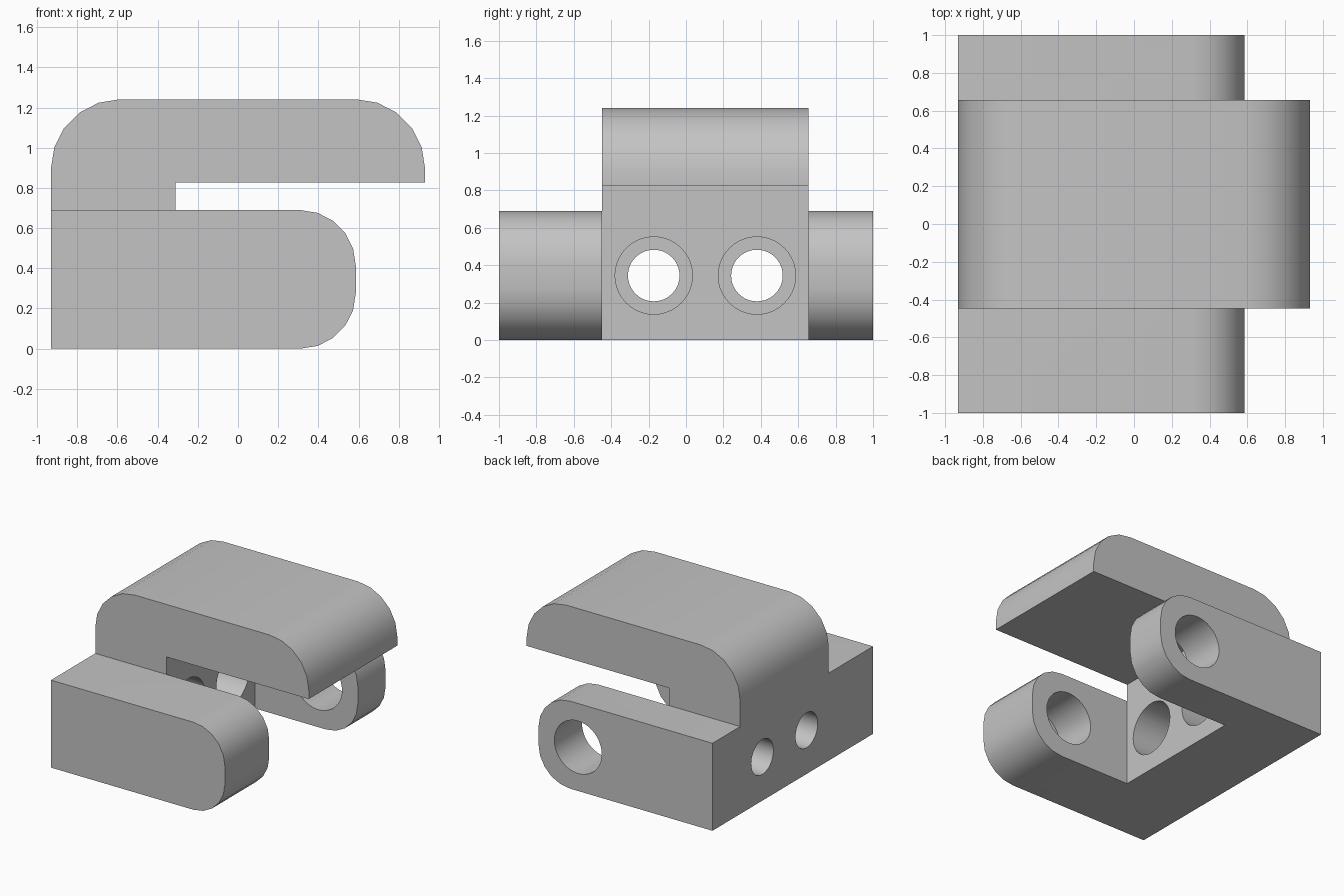
import bpy, bmesh, math
from mathutils import Matrix

cube = bpy.data.objects.get("Cube")
if cube:
    bpy.data.objects.remove(cube, do_unlink=True)

U = 2 / 14.5                      # design unit of the part
X0, Y0 = -6.75, -7.25             # back and front limits, in units

grey = bpy.data.materials.new("light grey")
grey.use_nodes = True
grey.diffuse_color = (0.55, 0.55, 0.55, 1)
grey.node_tree.nodes["Principled BSDF"].inputs["Base Color"].default_value = (0.55, 0.55, 0.55, 1)


def finish(name, bm):
    bmesh.ops.recalc_face_normals(bm, faces=bm.faces)
    bmesh.ops.scale(bm, vec=(U, U, U), verts=bm.verts)
    mesh = bpy.data.meshes.new(name)
    bm.to_mesh(mesh)
    bm.free()
    mesh.materials.append(grey)
    obj = bpy.data.objects.new(name, mesh)
    bpy.context.collection.objects.link(obj)
    return obj


def arc(cx, cz, r, start, steps=5):
    """Quarter circle, counter-clockwise from the start angle."""
    angles = [math.radians(start + 90 * i / steps) for i in range(steps + 1)]
    return [(cx + r * math.cos(a), cz + r * math.sin(a)) for a in angles]


def extrude_profile(name, points, y_a, y_b):
    bm = bmesh.new()
    face = bm.faces.new([bm.verts.new((x, y_a, z)) for x, z in points])
    new = bmesh.ops.extrude_face_region(bm, geom=[face])["geom"]
    moved = [v for v in new if isinstance(v, bmesh.types.BMVert)]
    bmesh.ops.translate(bm, vec=(0, y_b - y_a, 0), verts=moved)
    return finish(name, bm)


def drill(name, axis, centre, radius, length):
    bm = bmesh.new()
    turn = Matrix.Rotation(math.pi / 2, 4, "Y" if axis == "x" else "X")
    bmesh.ops.create_cone(bm, cap_ends=True, segments=40, radius1=radius,
                          radius2=radius, depth=length,
                          matrix=Matrix.Translation(centre) @ turn)
    return finish(name, bm)


def combine(body, other, operation):
    mod = body.modifiers.new(operation, "BOOLEAN")
    mod.operation, mod.solver, mod.object = operation, "EXACT", other
    bpy.context.view_layer.objects.active = body
    bpy.ops.object.modifier_apply(modifier=mod.name)
    bpy.data.objects.remove(other, do_unlink=True)


# Centre section: back wall, neck and overhanging rounded cap
wall_x, slot_a, slot_b = X0 + 4.5, Y0 + 4, Y0 + 12
centre = [(X0, 0), (wall_x, 0), (wall_x, 6), (-X0, 6)]
centre += arc(-X0 - 2.5, 6.5, 2.5, 0) + arc(X0 + 2.5, 6.5, 2.5, 90)
body = extrude_profile("clamp_body", centre, slot_a, slot_b)

# Side arms with rounded ends
tip = X0 + 11
arm = [(X0, 0)] + arc(tip - 2, 2, 2, -90) + arc(tip - 2, 3, 2, 0) + [(X0, 5)]
for name, a, b in (("front_arm", Y0, slot_a), ("back_arm", slot_b, -Y0)):
    combine(body, extrude_profile(name, arm, a, b), "UNION")

# Counterbored screw holes through the back wall
for y in (slot_a + 2, slot_a + 6):
    combine(body, drill("screw_hole", "x", (X0 + 2, y, 2.5), 1, 6), "DIFFERENCE")
    combine(body, drill("counterbore", "x", (wall_x, y, 2.5), 1.5, 6), "DIFFERENCE")

# Pin hole: through the back arm, blind in the front arm
pin_a, pin_b = slot_a - 2.5, -Y0 + 1
combine(body, drill("pin_hole", "y", (tip - 2.5, (pin_a + pin_b) / 2, 2.5), 1.5,
                    pin_b - pin_a), "DIFFERENCE")

# Smooth curved faces, keep the edges crisp
bpy.ops.object.select_all(action="DESELECT")
body.select_set(True)
bpy.context.view_layer.objects.active = body
bpy.ops.object.shade_smooth_by_angle(angle=math.radians(30))
